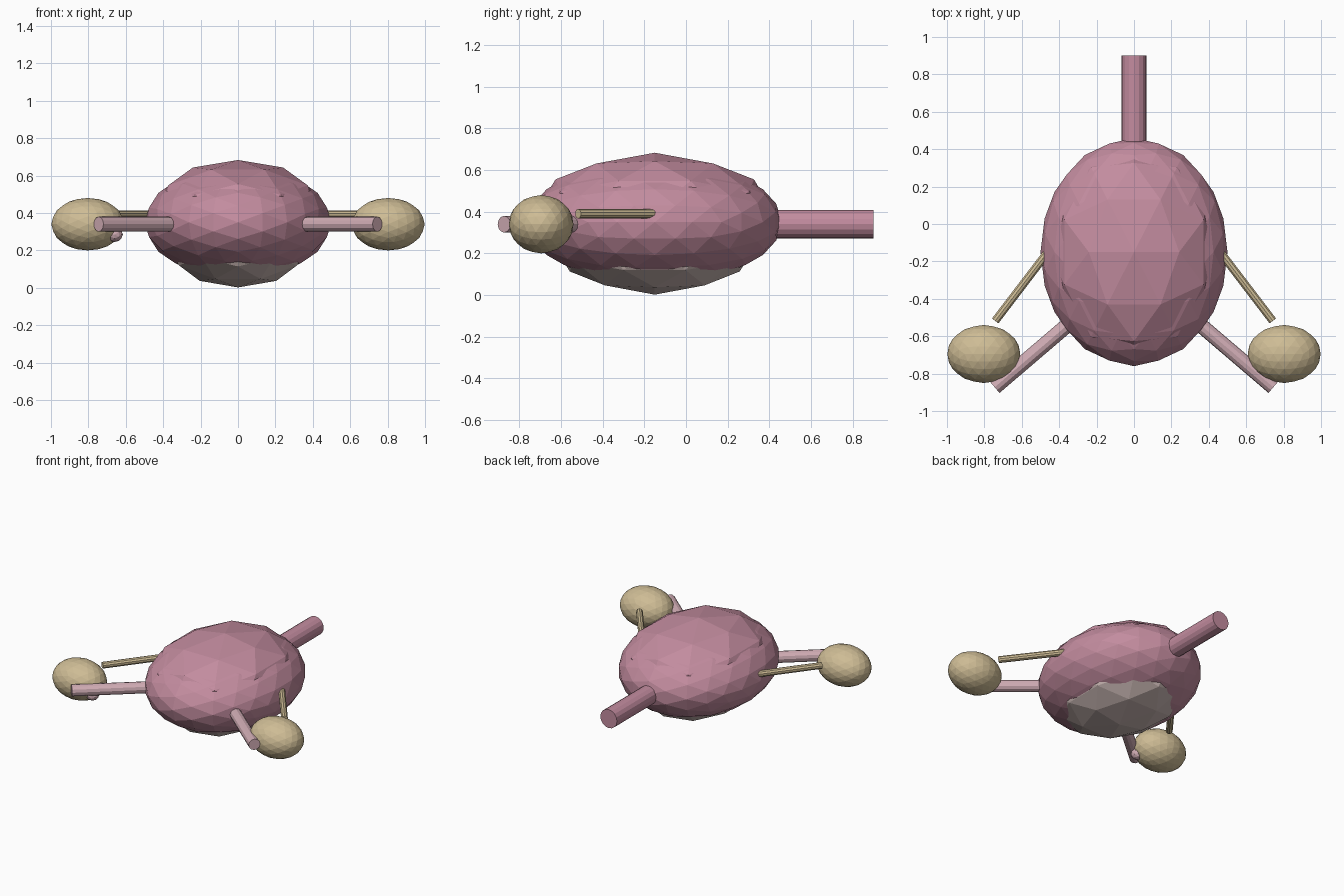
import bpy, math
from mathutils import Vector, Matrix

if "Cube" in bpy.data.objects:
    bpy.data.objects.remove(bpy.data.objects["Cube"])


def material(name, r, g, b):
    lin = [((c / 255 + 0.055) / 1.055) ** 2.4 for c in (r, g, b)]
    m = bpy.data.materials.new(name)
    m.diffuse_color = (*lin, 1)
    m.use_nodes = True
    m.node_tree.nodes["Principled BSDF"].inputs["Base Color"].default_value = m.diffuse_color
    return m


MAUVE = material("mauve", 195, 140, 159)
PALE_PINK = material("pale pink", 208, 172, 180)
TAN = material("tan", 206, 188, 149)
GREY = material("warm grey", 200, 182, 178)


def ellipsoid(name, centre, radii, level, mat):
    """Flat-shaded icosphere, turned so its facets mirror in x and y, then stretched."""
    bpy.ops.mesh.primitive_ico_sphere_add(subdivisions=level, radius=1)
    ob = bpy.context.object
    ob.name = name
    turn = Matrix.Rotation(-math.radians(31.7175), 4, 'Y')
    ob.data.transform(Matrix.Diagonal((*radii, 1)) @ turn)
    ob.location = centre
    ob.data.materials.append(mat)
    return ob


def rod(name, start, end, radius, sides, mat):
    """Flat-shaded cylinder between two points."""
    a, b = Vector(start), Vector(end)
    bpy.ops.mesh.primitive_cylinder_add(vertices=sides, radius=radius, depth=(b - a).length)
    ob = bpy.context.object
    ob.name = name
    ob.rotation_euler = (b - a).to_track_quat('Z', 'Y').to_euler()
    ob.location = (a + b) / 2
    ob.data.materials.append(mat)
    return ob


# Central body with its low-poly top and underside
ellipsoid("body", (0, -0.15, 0.35), (0.5, 0.61, 0.30), 3, MAUVE)
ellipsoid("body_top", (0, -0.15, 0.413), (0.46, 0.56, 0.27), 2, MAUVE)
ellipsoid("body_underside", (0, -0.15, 0.237), (0.39, 0.48, 0.235), 2, GREY)

# Neck at the back
rod("neck", (0, 0.3, 0.34), (0, 0.9, 0.34), 0.068, 16, MAUVE)

# Paired arms, thin tubes and side pods
for s, side in ((-1, "left"), (1, "right")):
    rod(side + "_arm", (s * 0.25, -0.45, 0.34), (s * 0.745, -0.873, 0.34), 0.04, 12, PALE_PINK)
    rod(side + "_thin_tube", (s * 0.4, -0.07, 0.39), (s * 0.742, -0.518, 0.39), 0.023, 10, TAN)
    ellipsoid(side + "_pod", (s * 0.803, -0.695, 0.34), (0.195, 0.155, 0.14), 3, TAN)

# Small bump under the left pod
ellipsoid("left_pod_bump", (-0.66, -0.75, 0.285), (0.045, 0.045, 0.04), 2, PALE_PINK)
